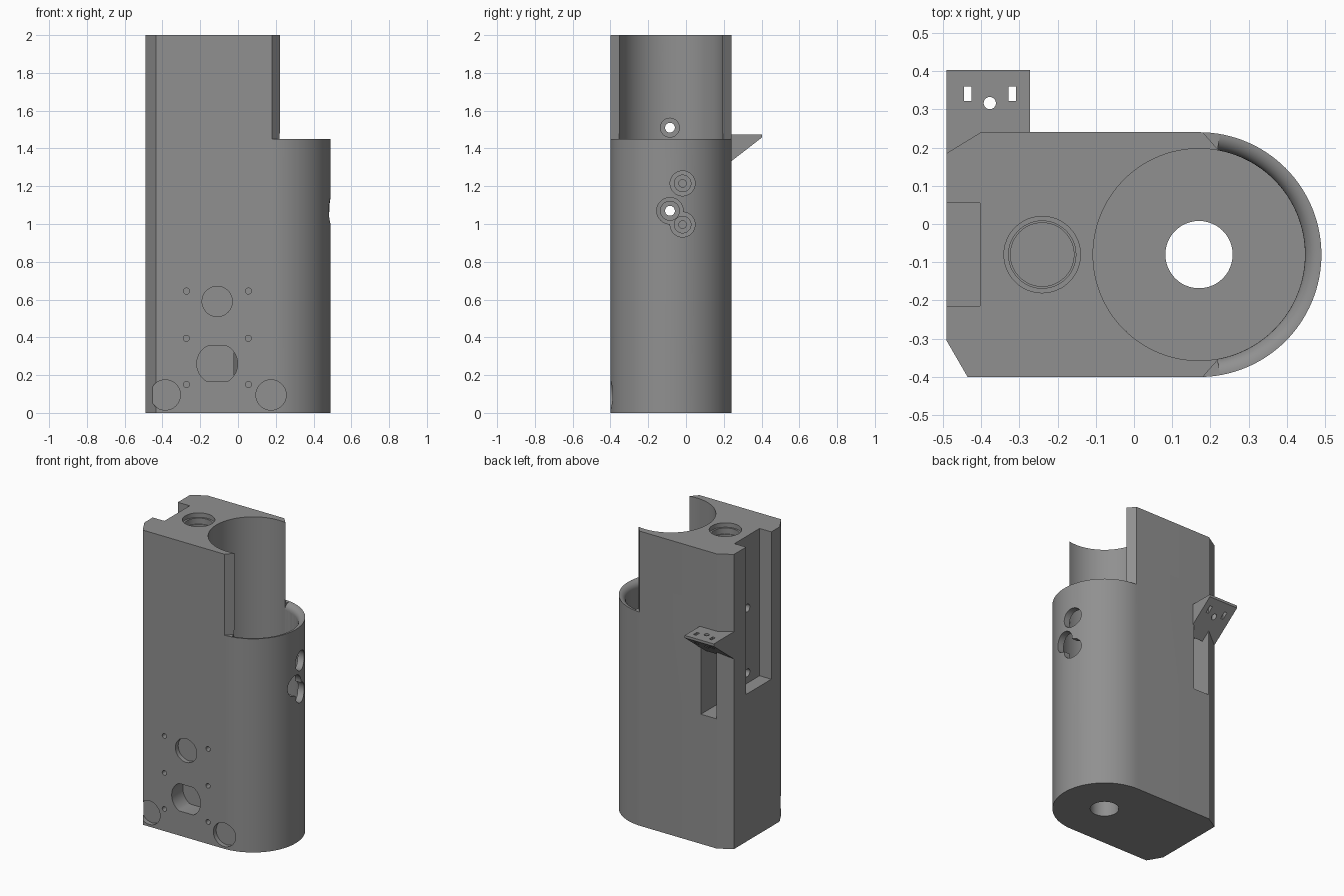
import bpy, bmesh, math
from mathutils import Matrix

if "Cube" in bpy.data.objects:
    bpy.data.objects.remove(bpy.data.objects["Cube"])

grey = bpy.data.materials.new("mid_grey")
grey.diffuse_color = (0.28, 0.28, 0.28, 1)
grey.use_nodes = True
grey.node_tree.nodes["Principled BSDF"].inputs["Base Color"].default_value = grey.diffuse_color

CX, CY, R, BORE = 0.17, -0.08, 0.32, 0.277


def finish(name, bm):
    bmesh.ops.recalc_face_normals(bm, faces=bm.faces)
    me = bpy.data.meshes.new(name)
    bm.to_mesh(me)
    bm.free()
    ob = bpy.data.objects.new(name, me)
    bpy.context.collection.objects.link(ob)
    me.materials.append(grey)
    return ob


def prism(name, pts, lo, hi, axis="z"):
    """Extrude a 2D outline along an axis between lo and hi."""
    place = {"z": lambda a, b, c: (a, b, c),
             "y": lambda a, b, c: (a, c, b),
             "x": lambda a, b, c: (c, a, b)}[axis]
    bm = bmesh.new()
    low = [bm.verts.new(place(a, b, lo)) for a, b in pts]
    high = [bm.verts.new(place(a, b, hi)) for a, b in pts]
    bm.faces.new(low)
    bm.faces.new(high)
    n = len(pts)
    for i in range(n):
        j = (i + 1) % n
        bm.faces.new((low[i], low[j], high[j], high[i]))
    return finish(name, bm)


def circle(a, b, r, n=48):
    return [(a + r * math.cos(2 * math.pi * i / n),
             b + r * math.sin(2 * math.pi * i / n)) for i in range(n)]


def rect(a0, a1, b0, b1):
    return [(a0, b0), (a1, b0), (a1, b1), (a0, b1)]


def cut(target, cutter):
    mod = target.modifiers.new("cut", "BOOLEAN")
    mod.operation = "DIFFERENCE"
    mod.solver = "EXACT"
    mod.object = cutter
    bpy.context.view_layer.objects.active = target
    bpy.ops.object.modifier_apply(modifier=mod.name)
    bpy.data.objects.remove(cutter)


def smooth(ob):
    bpy.ops.object.select_all(action="DESELECT")
    ob.select_set(True)
    bpy.context.view_layer.objects.active = ob
    bpy.ops.object.shade_smooth_by_angle(angle=math.radians(30))


# Main body: block with two chamfered corners and one round end
outline = [(-0.49, 0.185), (-0.49, -0.305), (-0.435, -0.40)]
outline += [(CX + R * math.sin(math.pi * i / 64), CY - R * math.cos(math.pi * i / 64))
            for i in range(65)]
outline += [(-0.40, 0.24)]
body = prism("body", outline, 0, 2)

# Large bore with a smaller drain hole through the floor
cut(body, prism("bore_cutter", circle(CX, CY, BORE, 128), 0.2, 2.1))
cut(body, prism("floor_hole_cutter", circle(CX, CY, 0.088), -0.1, 0.3))

# Open upper side of the round end, with slanted wall ends
cut(body, prism("opening_cutter",
                [(0.14, -0.445), (0.222, -0.352), (0.222, 0.192), (0.14, 0.285),
                 (0.6, 0.285), (0.6, -0.445)], 1.45, 2.1))

# Rounded inner lip of the low rim: a revolved quarter round
w = R - BORE - 0.001
lip = [(BORE - 0.03, 1.46 - w - 0.01), (BORE, 1.45 - w)]
lip += [(BORE + w * (1 - math.cos(math.pi / 2 * i / 8)),
         1.45 - w + w * math.sin(math.pi / 2 * i / 8)) for i in range(1, 9)]
lip += [(R - 0.001, 1.48), (BORE - 0.03, 1.48)]
bm = bmesh.new()
rings = []
STEPS = 64
for s in range(STEPS + 1):
    a = math.radians(-80 + 160 * s / STEPS)
    rings.append([bm.verts.new((CX + r * math.cos(a), CY + r * math.sin(a), z))
                  for r, z in lip])
for s in range(STEPS):
    for i in range(len(lip)):
        j = (i + 1) % len(lip)
        bm.faces.new((rings[s][i], rings[s][j], rings[s + 1][j], rings[s + 1][i]))
bm.faces.new(rings[0])
bm.faces.new(rings[-1])
cut(body, finish("lip_cutter", bm))

# Stepped socket in the top
for r, z in ((0.10, 1.97), (0.088, 1.93), (0.083, 1.65)):
    cut(body, prism("socket_cutter", circle(-0.24, CY, r), z, 2.1))

# Channel down the flat side
cut(body, prism("channel_cutter", rect(-0.6, -0.402, -0.215, 0.055), 1.0, 2.1))

# Cross holes: access hole in the outer wall, counterbore, then pin hole
for y, z, access, bore, pin, end in ((-0.085, 1.51, 0, 0.05, 0.026, -0.45),
                                     (-0.085, 1.07, 0.07, 0.05, 0.026, -0.45),
                                     (-0.018, 1.215, 0.066, 0.044, 0.02, -0.2),
                                     (-0.018, 0.997, 0.066, 0.044, 0.02, -0.2)):
    if access:
        cut(body, prism("access_cutter", circle(y, z, access), 0.2, 0.6, "x"))
    cut(body, prism("counterbore_cutter", circle(y, z, bore), -0.135, 0.1, "x"))
    cut(body, prism("pin_cutter", circle(y, z, pin, 32), end, 0.1, "x"))

# Shallow round recesses on the front
for x, z in ((-0.11, 0.59), (-0.385, 0.095), (0.175, 0.095)):
    cut(body, prism("recess_cutter", circle(x, z, 0.08), -0.5, -0.37, "y"))

# Deeper flattened round port on the front
port = [(x, 0.26 + max(-0.093, min(0.093, z))) for x, z in circle(-0.11, 0, 0.108, 64)]
port = [p for i, p in enumerate(port)
        if not (abs(abs(p[1] - 0.26) - 0.093) < 1e-6
                and abs(port[i - 1][1] - p[1]) < 1e-6
                and abs(port[(i + 1) % 64][1] - p[1]) < 1e-6)]
cut(body, prism("port_cutter", port, -0.5, -0.28, "y"))

# Six screw holes on the front
for x in (-0.273, 0.055):
    for z in (0.15, 0.395, 0.645):
        cut(body, prism("screw_cutter", circle(x, z, 0.016, 24), -0.5, -0.35, "y"))

# Tall pocket in the back
cut(body, prism("pocket_cutter", rect(-0.398, -0.28, 0.88, 1.34), 0.07, 0.4, "y"))
smooth(body)

# Wedge bracket on the back, with two slots and a round hole
bracket = prism("bracket", [(0.18, 1.475), (0.402, 1.475), (0.402, 1.458),
                            (0.237, 1.33), (0.18, 1.286)], -0.49, -0.272, "x")
for x in (-0.435, -0.318):
    cut(bracket, prism("slot_cutter", rect(x - 0.01, x + 0.01, 0.322, 0.36), 1.2, 1.6))
cut(bracket, prism("hole_cutter", circle(-0.377, 0.316, 0.016, 32), 1.2, 1.6))
smooth(bracket)
